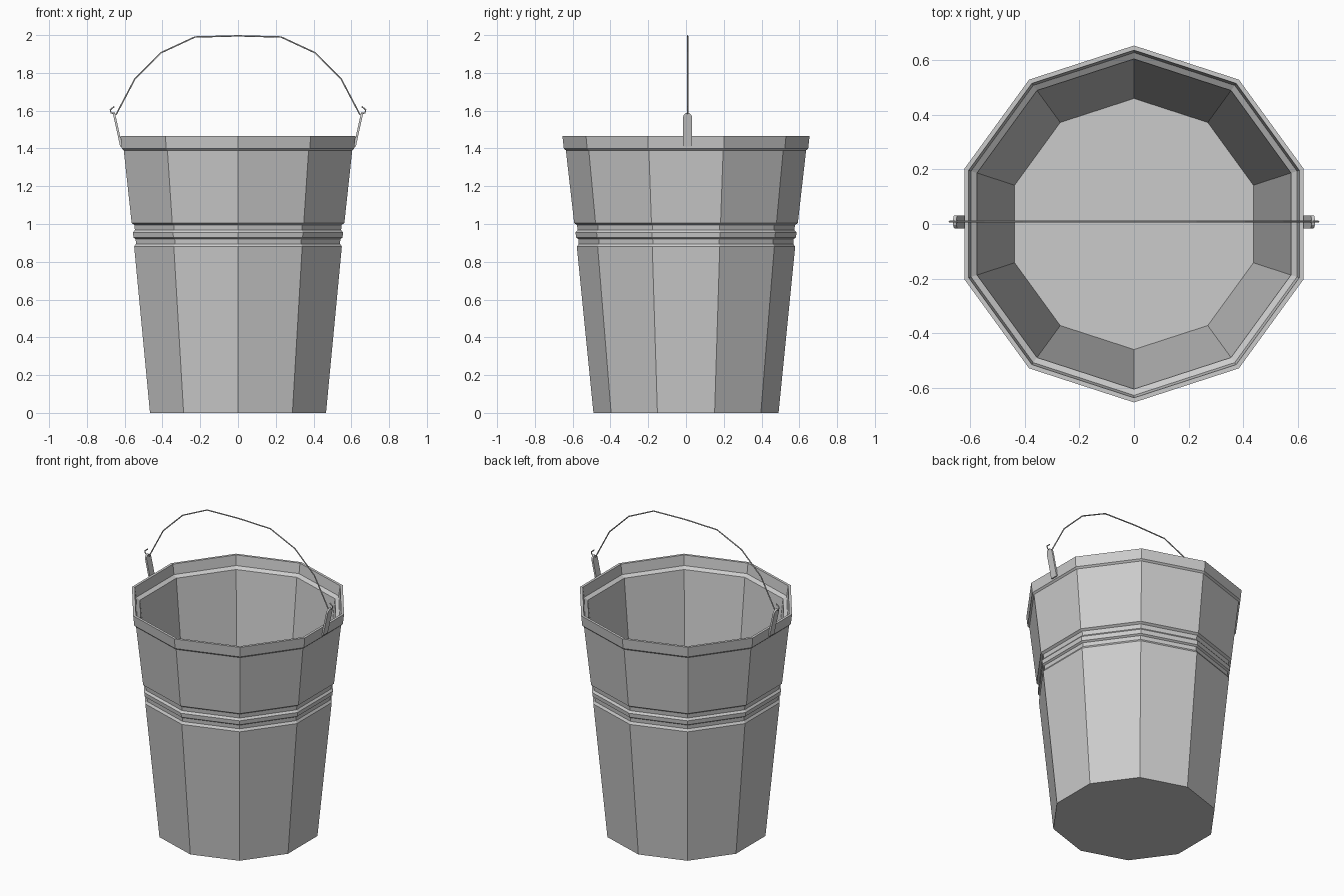
import bpy, bmesh, math
from mathutils import Vector

if "Cube" in bpy.data.objects:
    bpy.data.objects.remove(bpy.data.objects["Cube"], do_unlink=True)

# Single galvanised metal colour
metal = bpy.data.materials.new("galvanised_grey")
metal.use_nodes = True
colour = (0.6, 0.6, 0.6, 1)
metal.diffuse_color = colour
metal.node_tree.nodes["Principled BSDF"].inputs["Base Color"].default_value = colour


def finish(bm, name):
    bmesh.ops.recalc_face_normals(bm, faces=bm.faces)
    mesh = bpy.data.meshes.new(name)
    bm.to_mesh(mesh)
    bm.free()
    mesh.materials.append(metal)
    ob = bpy.data.objects.new(name, mesh)
    bpy.context.collection.objects.link(ob)
    return ob


def lathe(name, profile, sides):
    """Closed faceted shell; a corner of each ring points along +y."""
    bm = bmesh.new()
    rings = []
    for r, z in profile:
        angles = [math.pi / 2 + math.tau * i / sides for i in range(sides)]
        rings.append([bm.verts.new((r * math.cos(a), r * math.sin(a), z)) for a in angles])
    for low, high in zip(rings, rings[1:]):
        for i in range(sides):
            j = (i + 1) % sides
            bm.faces.new((low[i], low[j], high[j], high[i]))
    bm.faces.new(rings[0])
    bm.faces.new(rings[-1])
    return finish(bm, name)


def wire(name, points, radius, sides=5):
    """Thin flat-shaded tube along a path lying in the xz plane."""
    bm = bmesh.new()
    pts = [Vector(p) for p in points]
    side = Vector((0, 1, 0))
    rings = []
    for i, p in enumerate(pts):
        along = (pts[min(i + 1, len(pts) - 1)] - pts[max(i - 1, 0)]).normalized()
        up = side.cross(along)
        angles = [math.tau * k / sides for k in range(sides)]
        rings.append([bm.verts.new(p + radius * (side * math.cos(a) + up * math.sin(a)))
                      for a in angles])
    for a, b in zip(rings, rings[1:]):
        for k in range(sides):
            m = (k + 1) % sides
            bm.faces.new((a[k], a[m], b[m], b[k]))
    bm.faces.new(rings[0])
    bm.faces.new(rings[-1])
    return finish(bm, name)


# Pail: outer wall with two pressed grooves, stepped rim, inner wall and floor
pail_profile = [
    (0.49, 0), (0.578, 0.88), (0.568, 0.895), (0.57, 0.92), (0.582, 0.928),
    (0.585, 0.955), (0.574, 0.968), (0.577, 0.995), (0.592, 1.005),
    (0.636, 1.39), (0.647, 1.4), (0.654, 1.465),
    (0.637, 1.465), (0.628, 1.4), (0.605, 1.385), (0.46, 0.03),
]
lathe("pail", pail_profile, 10)

# Handle ears: round-topped plates leaning outward, one on each side
HANDLE_Y = 0.008
for name, s in (("left_ear", 1), ("right_ear", -1)):
    bm = bmesh.new()
    half = 0.024
    outline = [(-half, 1.41), (half, 1.41)]
    outline += [(half * math.cos(math.pi * k / 6), 1.565 + half * math.sin(math.pi * k / 6))
                for k in range(7)]
    layers = []
    for offset in (0, 0.012):
        layers.append([bm.verts.new((s * (0.612 + offset + 0.22 * (z - 1.41)), y + HANDLE_Y, z))
                       for y, z in outline])
    inner, outer = layers
    bm.faces.new(inner)
    bm.faces.new(outer)
    for i in range(len(outline)):
        j = (i + 1) % len(outline)
        bm.faces.new((inner[i], inner[j], outer[j], outer[i]))
    finish(bm, name)

# Wire handle: mirrored arch with its ends hooked through the ears
half_arch = [(0.655, 1.622), (0.676, 1.605), (0.672, 1.588), (0.645, 1.58),
             (0.545, 1.77), (0.405, 1.908), (0.228, 1.99)]
arch = half_arch + [(0, 1.996)] + [(-x, z) for x, z in reversed(half_arch)]
wire("wire_handle", [(x, HANDLE_Y, z) for x, z in arch], 0.004)
